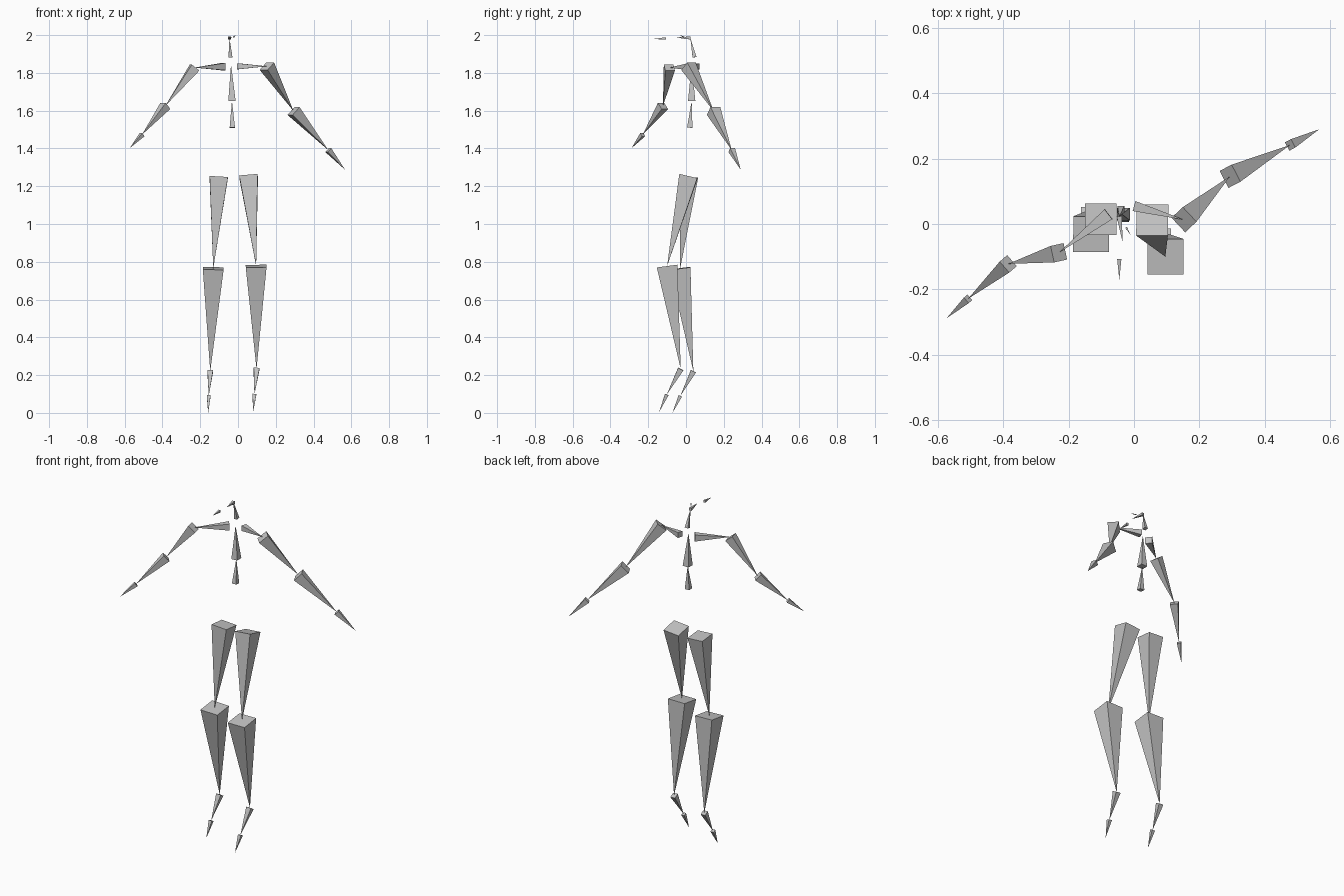
import bpy
import bmesh
from math import radians, sqrt
from mathutils import Matrix, Vector

default_cube = bpy.data.objects.get("Cube")
if default_cube:
    bpy.data.objects.remove(default_cube, do_unlink=True)

# One plain grey for every bone
grey = bpy.data.materials.new("plain_grey")
grey.use_nodes = True
colour = (0.55, 0.55, 0.55, 1)
grey.diffuse_color = colour
grey.node_tree.nodes["Principled BSDF"].inputs["Base Color"].default_value = colour

HALF_WIDTH = 0.1  # half the base side, as a share of bone length


def add_bone(name, start, end):
    """Square pyramid with its base at start and its tip at end."""
    start, end = Vector(start), Vector(end)
    length = (end - start).length
    along = (end - start).normalized()
    # Upright bones line up with the y axis, the others with z
    guide = Vector((0, 1, 0)) if abs(along.z) > 0.85 else Vector((0, 0, 1))
    side = guide.cross(along).normalized()
    up = along.cross(side)
    turn = Matrix((side, up, along)).transposed().to_4x4()

    bm = bmesh.new()
    bmesh.ops.create_cone(bm, cap_ends=True, segments=4,
                          radius1=HALF_WIDTH * length * sqrt(2), radius2=0,
                          depth=length)
    bmesh.ops.remove_doubles(bm, verts=bm.verts, dist=length / 1000)
    bmesh.ops.rotate(bm, verts=bm.verts, cent=(0, 0, 0),
                     matrix=Matrix.Rotation(radians(45), 3, "Z"))
    bmesh.ops.translate(bm, verts=bm.verts, vec=(0, 0, length / 2))
    bmesh.ops.recalc_face_normals(bm, faces=bm.faces)
    mesh = bpy.data.meshes.new(name)
    bm.to_mesh(mesh)
    bm.free()
    mesh.materials.append(grey)
    bone = bpy.data.objects.new(name, mesh)
    bone.matrix_world = Matrix.Translation(start) @ turn
    bpy.context.collection.objects.link(bone)


def add_chain(names, joints):
    """Bones running from joint to joint."""
    for name, start, end in zip(names, joints, joints[1:]):
        add_bone(name, start, end)


# Torso, neck and head
add_chain(["lower_spine", "upper_spine"],
          [(-0.03, 0.02, 1.51), (-0.032, 0.03, 1.652), (-0.037, 0.03, 1.845)])
add_chain(["neck", "head"],
          [(-0.04, 0.045, 1.883), (-0.045, 0.023, 1.985), (-0.035, -0.056, 1.987)])
add_bone("face_front", (-0.045, -0.107, 1.982), (-0.045, -0.172, 1.98))
add_bone("face_side", (-0.024, -0.011, 1.99), (-0.01, -0.034, 2))

# Arms, from the collar out to the hand
arm_parts = ["collar", "upper_arm", "forearm", "hand"]
add_chain(["right_" + part for part in arm_parts],
          [(-0.078, 0.03, 1.833), (-0.23, -0.088, 1.828), (-0.385, -0.122, 1.625),
           (-0.508, -0.229, 1.473), (-0.573, -0.288, 1.402)])
add_chain(["left_" + part for part in arm_parts],
          [(0, 0.055, 1.835), (0.153, 0.013, 1.835), (0.294, 0.146, 1.598),
           (0.478, 0.242, 1.391), (0.567, 0.29, 1.287)])

# Legs, from the hip down to the toe
leg_parts = ["thigh", "shin", "foot", "toe"]
add_chain(["right_" + part for part in leg_parts],
          [(-0.102, 0.015, 1.247), (-0.131, -0.031, 0.765), (-0.147, 0.039, 0.22),
           (-0.155, -0.03, 0.09), (-0.158, -0.072, 0)])
add_chain(["left_" + part for part in leg_parts],
          [(0.056, 0.012, 1.25), (0.096, -0.1, 0.777), (0.098, -0.028, 0.232),
           (0.087, -0.102, 0.097), (0.08, -0.142, 0.005)])
